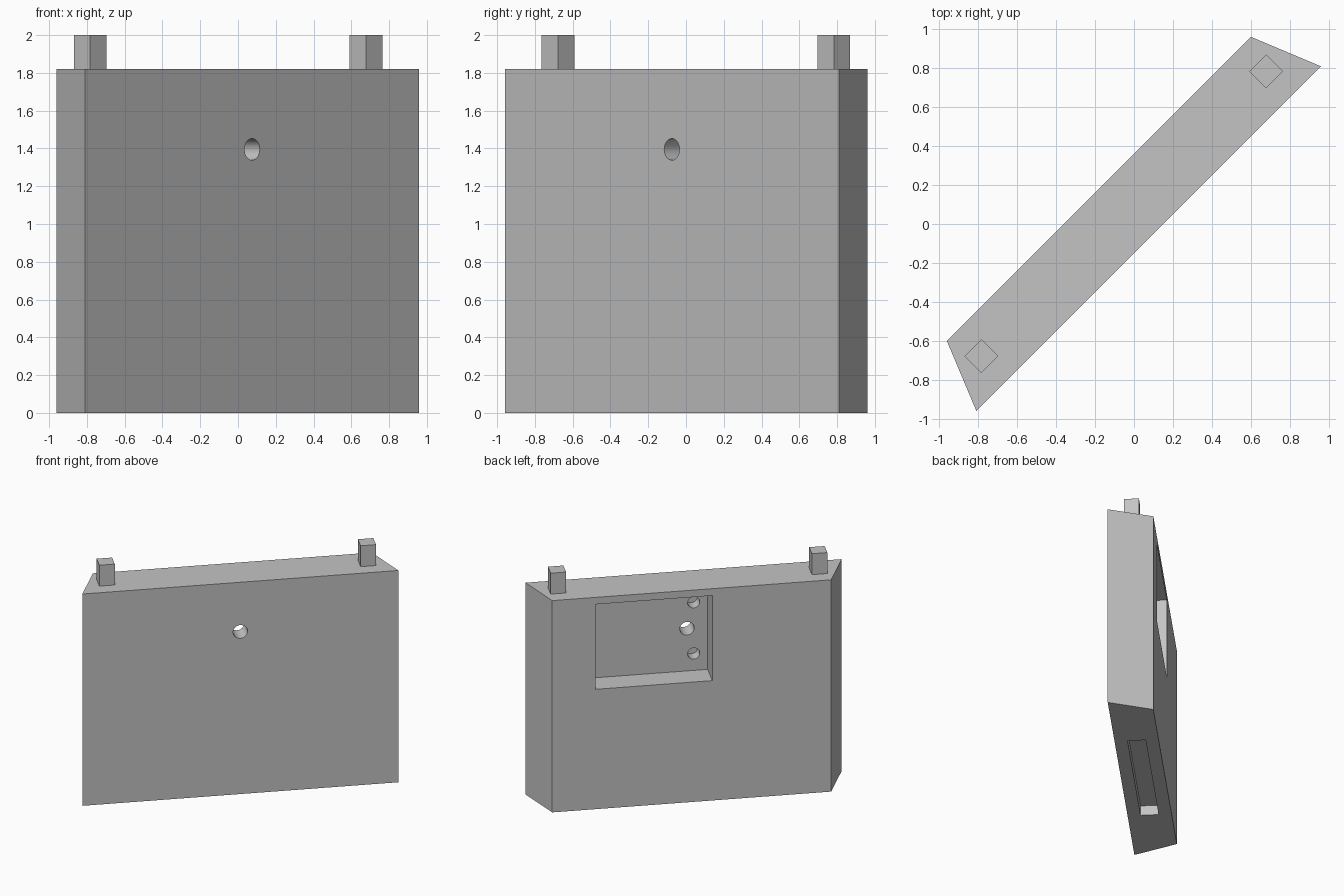
import bpy, bmesh, math
from mathutils import Matrix

cube = bpy.data.objects.get("Cube")
if cube:
    bpy.data.objects.remove(cube, do_unlink=True)

TURN = Matrix.Rotation(math.radians(45), 4, 'Z')   # the panel stands diagonally
FRONT, BACK, TOP = -0.106, 0.255, 1.82
MID = (FRONT + BACK) / 2
HOLE_Z = 1.395

grey = bpy.data.materials.new("plain grey")
grey.use_nodes = True
grey.diffuse_color = (0.55, 0.55, 0.55, 1)
grey.node_tree.nodes["Principled BSDF"].inputs["Base Color"].default_value = grey.diffuse_color


def finish(name, bm):
    bmesh.ops.recalc_face_normals(bm, faces=bm.faces)
    mesh = bpy.data.meshes.new(name)
    bm.to_mesh(mesh)
    bm.free()
    mesh.materials.append(grey)
    obj = bpy.data.objects.new(name, mesh)
    obj.matrix_world = TURN
    bpy.context.collection.objects.link(obj)
    return obj


def box(name, x, y, z):
    """Box from (min, max) pairs, in the panel's own axes."""
    bm = bmesh.new()
    bmesh.ops.create_cube(bm, size=1)
    for v in bm.verts:
        v.co = [lo + (c + 0.5) * (hi - lo) for c, (lo, hi) in zip(v.co, (x, y, z))]
    return finish(name, bm)


def rod(name, x, z, radius, y0, y1):
    """Cylinder running through the panel's thickness."""
    bm = bmesh.new()
    place = Matrix.Translation((x, (y0 + y1) / 2, z)) @ Matrix.Rotation(math.pi / 2, 4, 'X')
    bmesh.ops.create_cone(bm, cap_ends=True, segments=40, radius1=radius, radius2=radius,
                          depth=y1 - y0, matrix=place)
    return finish(name, bm)


# Panel: trapezoid plan with bevelled ends
bm = bmesh.new()
plan = [(-1.25, FRONT), (1.25, FRONT), (1.103, BACK), (-1.103, BACK)]
base = bm.faces.new([bm.verts.new((x, y, 0)) for x, y in plan])
walls = bmesh.ops.extrude_face_region(bm, geom=[base])
bmesh.ops.translate(bm, vec=(0, 0, TOP),
                    verts=[g for g in walls["geom"] if isinstance(g, bmesh.types.BMVert)])
panel = finish("panel", bm)

# Recesses and holes
floor = BACK - 0.21
cutters = [
    box("pocket_cutter", (-0.163, 0.761), (floor, BACK + 0.1), (1.03, 1.76)),
    box("bottom_slot_cutter", (-0.61, 0.61), (MID - 0.074, MID + 0.074), (-0.1, 0.088)),
    rod("through_hole_cutter", 0, HOLE_Z, 0.057, FRONT - 0.1, floor + 0.05),
]
for side in (-1, 1):
    cutters.append(rod("blind_hole_cutter", -0.053, HOLE_Z + side * 0.22, 0.048,
                       floor - 0.1, floor + 0.05))

bpy.context.view_layer.objects.active = panel
for cutter in cutters:
    cutter.hide_render = True
    mod = panel.modifiers.new("cut", 'BOOLEAN')
    mod.operation, mod.solver, mod.object = 'DIFFERENCE', 'EXACT', cutter
    bpy.ops.object.modifier_apply(modifier=mod.name)
    bpy.data.objects.remove(cutter, do_unlink=True)

bpy.ops.object.select_all(action='DESELECT')
panel.select_set(True)
bpy.ops.object.shade_smooth_by_angle(angle=math.radians(30))

# Square pegs on the top edge
for name, x in (("right_peg", -1.033), ("left_peg", 1.033)):
    box(name, (x - 0.061, x + 0.061), (MID - 0.061, MID + 0.061), (TOP, 2))
